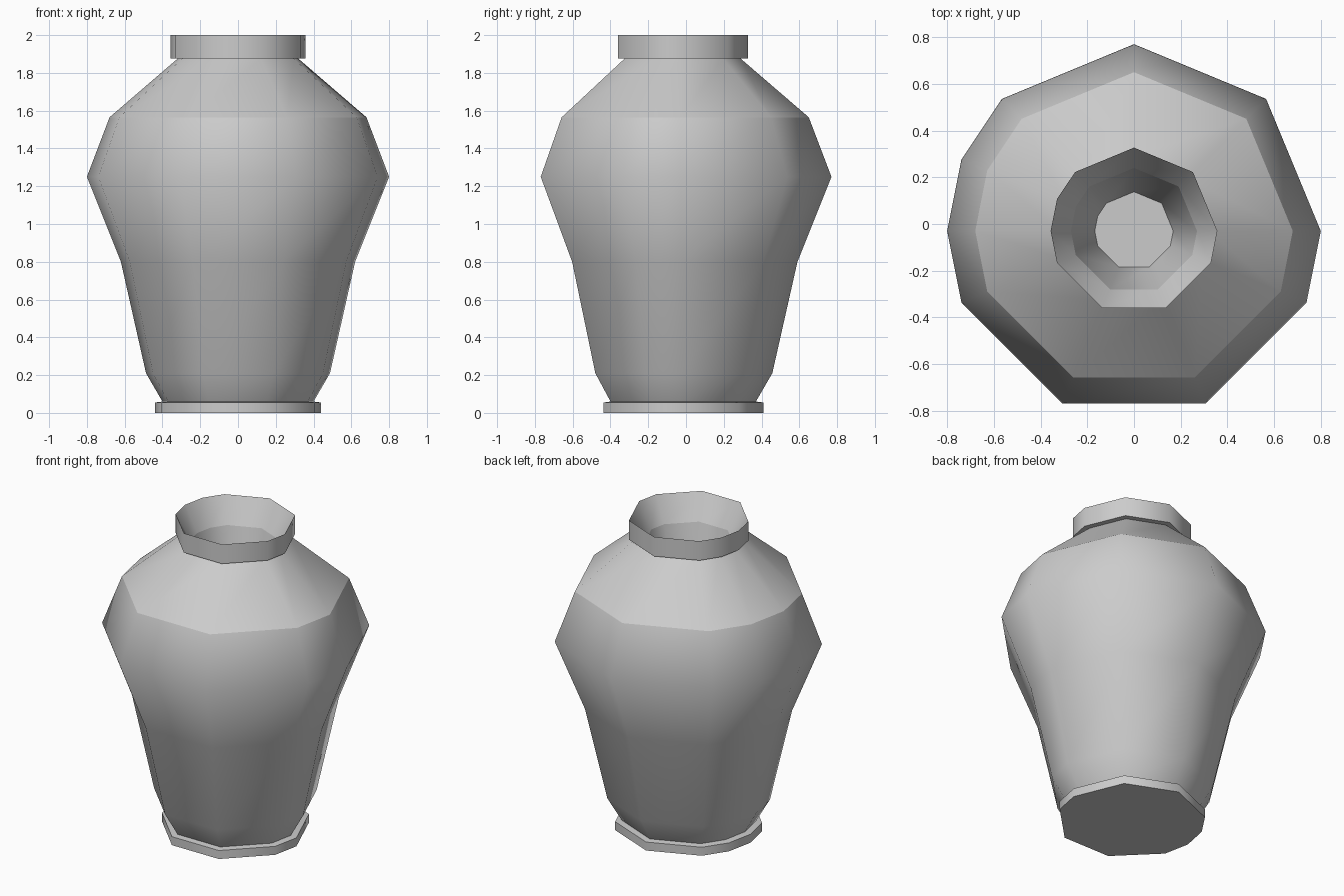
import bpy, bmesh, math

if "Cube" in bpy.data.objects:
    bpy.data.objects.remove(bpy.data.objects["Cube"])

# Uneven ten-sided cross-section: steps taken around a 16-gon (in 22.5 degree units)
STEPS = [4, 6, 7, 8, 9, 11, 13, 15, 16, 18]
ANGLES = [math.radians(22.5 * s) for s in STEPS]
CENTRE_Y = -0.03


def lathe(name, profile, sharp=(), cap_start=False, cap_end=False):
    """Sweep (radius, z) points round the axis; 'sharp' lists creased ring indices."""
    bm = bmesh.new()
    rings = [[bm.verts.new((r * math.cos(a), CENTRE_Y + r * math.sin(a), z))
              for a in ANGLES] for r, z in profile]
    n = len(ANGLES)
    for low, high in zip(rings, rings[1:]):
        for j in range(n):
            k = (j + 1) % n
            bm.faces.new((low[j], low[k], high[k], high[j])).smooth = True
    if cap_start:
        bm.faces.new(rings[0][::-1])
    if cap_end:
        bm.faces.new(rings[-1])
    for i in sharp:
        for j in range(n):
            edge = bm.edges.get((rings[i][j], rings[i][(j + 1) % n]))
            edge.smooth = False
    mesh = bpy.data.meshes.new(name)
    bm.to_mesh(mesh)
    bm.free()
    obj = bpy.data.objects.new(name, mesh)
    bpy.context.collection.objects.link(obj)
    return obj


# Foot disc
lathe("foot", [(0.44, 0), (0.44, 0.055), (0.40, 0.06)],
      sharp=(0, 1), cap_start=True)

# Body and shoulder
lathe("body", [(0.40, 0.06), (0.487, 0.21), (0.62, 0.80), (0.80, 1.25),
               (0.68, 1.565), (0.32, 1.875)], sharp=(4,))

# Collar, flared mouth and inner well
lathe("collar", [(0.32, 1.875), (0.357, 1.875), (0.357, 2.0),
                 (0.27, 1.84), (0.168, 1.4)],
      sharp=(1, 2, 3, 4), cap_end=True)
